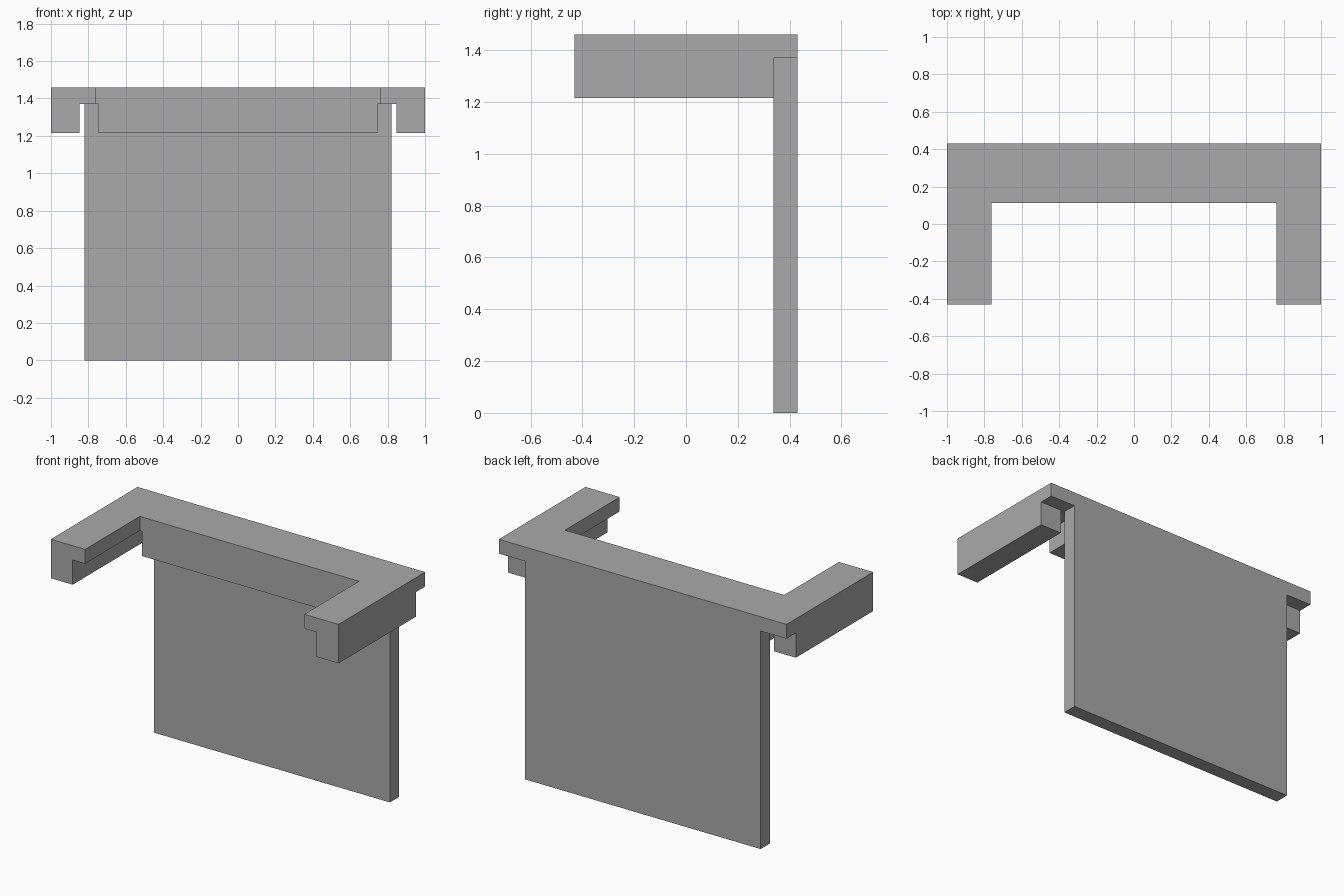
import bpy
import bmesh

cube = bpy.data.objects.get("Cube")
if cube:
    bpy.data.objects.remove(cube, do_unlink=True)

# Single plain grey
grey = bpy.data.materials.new("plain grey")
grey.use_nodes = True
colour = (0.4, 0.4, 0.4, 1)
grey.diffuse_color = colour
grey.node_tree.nodes["Principled BSDF"].inputs["Base Color"].default_value = colour

# Shared levels
BACK, FRONT = 0.43, -0.43
PANEL_FRONT, SHELF_FRONT = 0.337, 0.113
TOP, SLAB_BOTTOM, RAIL_BOTTOM = 1.46, 1.37, 1.215
INNER = 0.762


def prism(name, outline, z0, z1):
    """Extrude a flat outline upwards from z0 to z1."""
    bm = bmesh.new()
    face = bm.faces.new([bm.verts.new((x, y, z0)) for x, y in outline])
    new = bmesh.ops.extrude_face_region(bm, geom=[face])["geom"]
    verts = [v for v in new if isinstance(v, bmesh.types.BMVert)]
    bmesh.ops.translate(bm, verts=verts, vec=(0, 0, z1 - z0))
    bmesh.ops.recalc_face_normals(bm, faces=bm.faces)
    mesh = bpy.data.meshes.new(name)
    bm.to_mesh(mesh)
    bm.free()
    mesh.materials.append(grey)
    obj = bpy.data.objects.new(name, mesh)
    bpy.context.collection.objects.link(obj)
    return obj


def box(name, x0, x1, y0, y1, z0, z1):
    return prism(name, [(x0, y0), (x1, y0), (x1, y1), (x0, y1)], z0, z1)


# U-shaped top slab
half = [(1, BACK), (1, FRONT), (INNER, FRONT), (INNER, SHELF_FRONT)]
prism("top_slab", half + [(-x, y) for x, y in reversed(half)], SLAB_BOTTOM, TOP)

# Upright back panel
box("back_panel", -0.82, 0.82, PANEL_FRONT, BACK, 0, SLAB_BOTTOM)

# Block under the slab, in front of the panel
box("front_rail", -0.747, 0.747, SHELF_FRONT, PANEL_FRONT, RAIL_BOTTOM, SLAB_BOTTOM)

# Rails under the outer edges of both arms
for side, x0, x1 in (("left", 0.848, 1), ("right", -1, -0.848)):
    box(side + "_arm_rail", x0, x1, FRONT, PANEL_FRONT, RAIL_BOTTOM, SLAB_BOTTOM)
